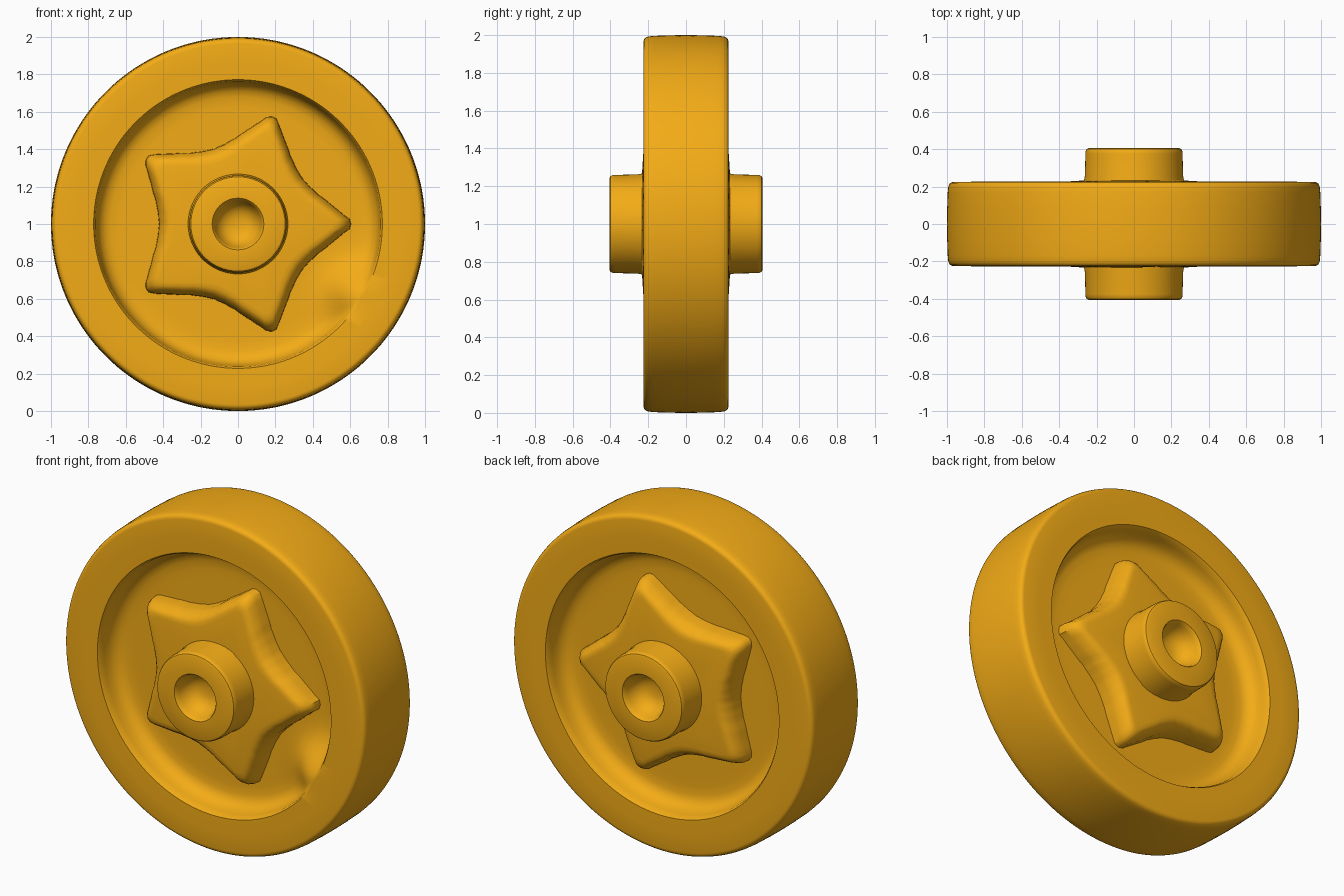
import bpy, bmesh, math
from math import sin, cos, radians, exp, hypot

if "Cube" in bpy.data.objects:
    bpy.data.objects.remove(bpy.data.objects["Cube"])

CZ = 1.0
amber = bpy.data.materials.new("amber")
amber.diffuse_color = (0.9, 0.41, 0.008, 1)
amber.use_nodes = True
amber.node_tree.nodes["Principled BSDF"].inputs["Base Color"].default_value = amber.diffuse_color


def ring_solid(name, rings, angle=35):
    """Skin a list of equal-length point rings and cap both ends."""
    bm = bmesh.new()
    loops = [[bm.verts.new(p) for p in ring] for ring in rings]
    n = len(loops[0])
    for a, b in zip(loops, loops[1:]):
        for i in range(n):
            j = (i + 1) % n
            bm.faces.new((a[i], a[j], b[j], b[i]))
    bm.faces.new(loops[0])
    bm.faces.new(loops[-1])
    bmesh.ops.recalc_face_normals(bm, faces=bm.faces)
    me = bpy.data.meshes.new(name)
    bm.to_mesh(me)
    bm.free()
    me.materials.append(amber)
    ob = bpy.data.objects.new(name, me)
    bpy.context.collection.objects.link(ob)
    bpy.ops.object.select_all(action='DESELECT')
    ob.select_set(True)
    bpy.context.view_layer.objects.active = ob
    bpy.ops.object.shade_smooth_by_angle(angle=radians(angle))


def lathe(name, profile, seg=128, depth=lambda r, y, t: y, angle=35):
    """Revolve (radius, y) points about the wheel axis."""
    ts = [2 * math.pi * i / seg for i in range(seg)]
    ring_solid(name, [[(r * cos(t), depth(r, y, t), CZ + r * sin(t)) for t in ts]
                      for r, y in profile], angle)


# wheel: rounded tread, flat rim, dished recess on each face
half = [(0.2, 0.085), (0.45, 0.085), (0.52, 0.085), (0.58, 0.085), (0.63, 0.085),
        (0.68, 0.088), (0.71, 0.097), (0.735, 0.117), (0.75, 0.145),
        (0.758, 0.18), (0.763, 0.21), (0.772, 0.225), (0.86, 0.226), (0.965, 0.225),
        (0.975, 0.223), (0.983, 0.218), (0.989, 0.21), (0.993, 0.198), (0.996, 0.17),
        (0.999, 0.08)]


def ramp(r, y, t):
    """Soft ramp in the front recess, where the wall melts into the floor."""
    if y >= 0 or not 0.5 < r < 0.77:
        return y
    d = (math.degrees(t) - 329) / 12
    k = (r - 0.5) / 0.27
    k = k * k * (3 - 2 * k)
    target = -0.085 - 0.14 * k
    return y + (target - y) * exp(-d * d)


lathe("wheel", [(r, -y) for r, y in half] + [(1.0, 0)] + half[::-1], 180, ramp)

# star outline: radius against angle from a tip
STAR = [(0, 0.605), (2.5, 0.6), (5, 0.568), (11, 0.515), (20, 0.458), (28, 0.432), (36, 0.422)]


def star_radius(t):
    d = math.degrees(t) % 72
    d = min(d, 72 - d)
    for (a, ra), (b, rb) in zip(STAR, STAR[1:]):
        if d <= b:
            return ra + (rb - ra) * (d - a) / (b - a)
    return STAR[-1][1]


def star(name, side):
    """Nearly flat star with steep sides, a narrow round-over and a slight dome."""
    rings = []
    for inset, drop in [(0, 0.2), (0.003, 0.075), (0.012, 0.048), (0.026, 0.024),
                        (0.042, 0.009), (0.062, 0.001), (0.09, 0), (0.15, 0), (0.22, 0)]:
        pts = []
        for i in range(144):
            t = radians(i * 2.5)
            r = star_radius(t)
            r -= inset * (0.5 + r)
            y = max(0.06, 0.24 - 0.1 * r * r - drop)
            pts.append((r * cos(t), side * y, CZ + r * sin(t)))
        rings.append(pts)
    ring_solid(name, rings, 40)


# hub with a rounded blind socket
hub = [(0.268, 0.15), (0.268, 0.228), (0.262, 0.26), (0.26, 0.375), (0.258, 0.39),
       (0.252, 0.401), (0.243, 0.405), (0.138, 0.405), (0.132, 0.398), (0.125, 0.375),
       (0.115, 0.345), (0.098, 0.318), (0.075, 0.298), (0.045, 0.287), (0.015, 0.284)]

for label, side in (("front", -1), ("back", 1)):
    star(label + "_star", side)
    lathe(label + "_hub", [(r, side * y) for r, y in hub], 96)
